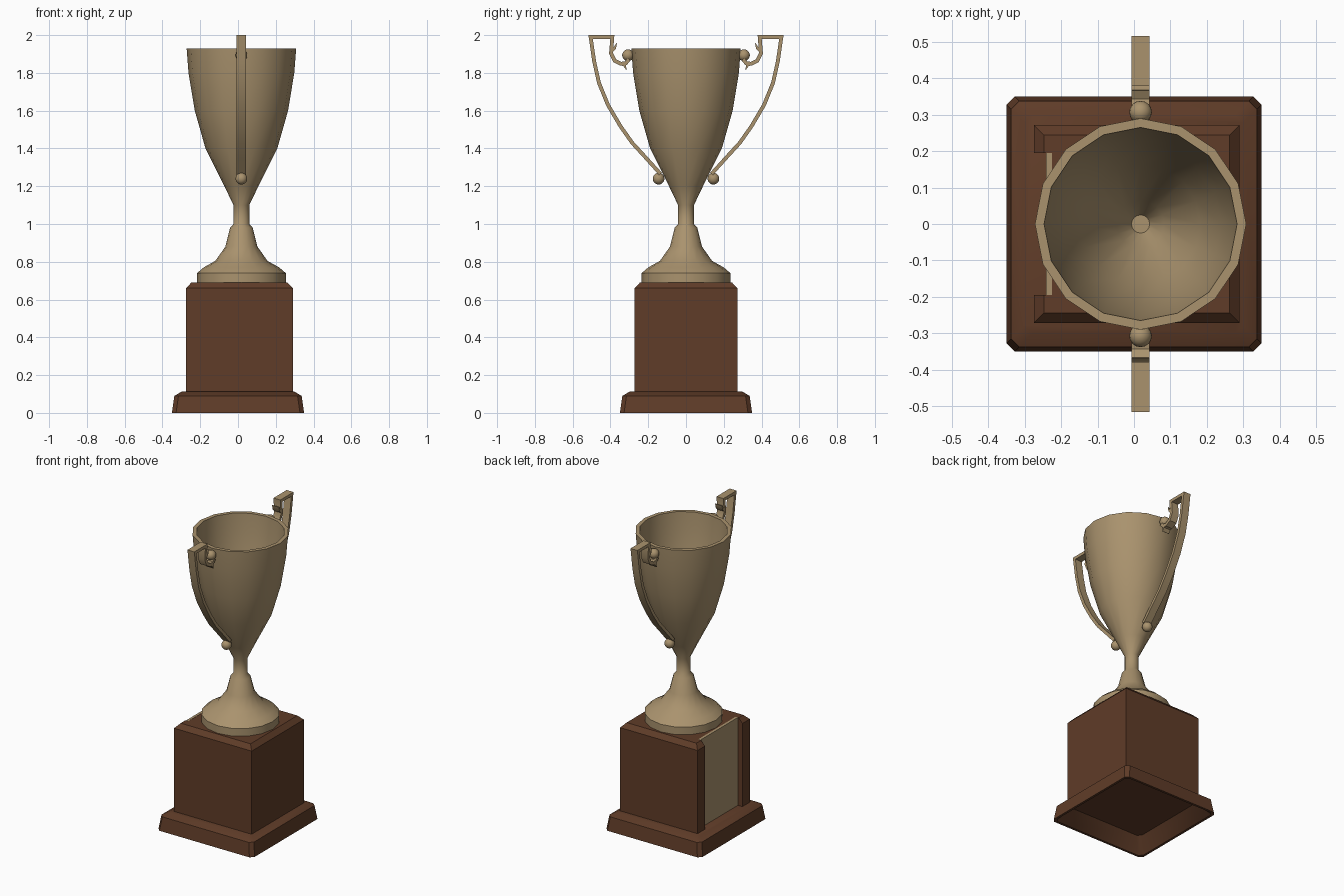
import bpy, bmesh, math
from mathutils import Vector

if "Cube" in bpy.data.objects:
    bpy.data.objects.remove(bpy.data.objects["Cube"])

CX = 0.018  # cup axis


def material(name, rgb):
    m = bpy.data.materials.new(name)
    m.diffuse_color = (*rgb, 1)
    m.use_nodes = True
    m.node_tree.nodes["Principled BSDF"].inputs["Base Color"].default_value = m.diffuse_color
    return m


gold = material("dull_gold", (0.40, 0.29, 0.155))
wood = material("dark_wood", (0.115, 0.045, 0.021))


def finish(name, bm, mat, angle=None):
    bmesh.ops.recalc_face_normals(bm, faces=bm.faces)
    me = bpy.data.meshes.new(name)
    bm.to_mesh(me)
    bm.free()
    me.materials.append(mat)
    ob = bpy.data.objects.new(name, me)
    bpy.context.collection.objects.link(ob)
    if angle:
        me.polygons.foreach_set("use_smooth", [True] * len(me.polygons))
        me.set_sharp_from_angle(angle=math.radians(angle))
    return ob


def loft(rings, caps=True):
    """Skin a list of equal-length closed rings of points."""
    bm = bmesh.new()
    vs = [[bm.verts.new(p) for p in r] for r in rings]
    n = len(vs[0])
    for a, b in zip(vs, vs[1:]):
        for i in range(n):
            j = (i + 1) % n
            bm.faces.new((a[i], a[j], b[j], b[i]))
    if caps:
        bm.faces.new(vs[0])
        bm.faces.new(vs[-1])
    return bm


def circle(r, z, n=16):
    return [(CX + r * math.cos(2 * math.pi * i / n), r * math.sin(2 * math.pi * i / n), z)
            for i in range(n)]


def chamfered_square(h, z, c=0.022):
    k = h - c
    return [(h, -k, z), (h, k, z), (k, h, z), (-k, h, z),
            (-h, k, z), (-h, -k, z), (-k, -h, z), (k, -h, z)]


# Cup, stem and foot in one turned profile, going up outside and down inside
profile = [(.235, .685), (.235, .74), (.20, .77), (.138, .805), (.085, .88), (.06, .98),
           (.042, 1.0), (.042, 1.1), (.09, 1.2), (.19, 1.4), (.247, 1.6), (.28, 1.8),
           (.29, 1.93), (.265, 1.93), (.255, 1.8), (.222, 1.6), (.165, 1.4),
           (.065, 1.2), (.025, 1.13)]
finish("cup", loft([circle(r, z) for r, z in profile]), gold, 42)

# Plinth: sloped outside, hollow underneath
finish("plinth", loft([chamfered_square(h, z) for h, z in
                       [(.27, .085), (.335, 0), (.35, 0), (.337, .09), (.30, .112)]]), wood, 40)

# Block with a recess in its left side and a bevelled top edge
foot = [(-.275, -.272), (.29, -.272), (.29, .272), (-.275, .272),
        (-.275, .195), (-.235, .195), (-.235, -.195), (-.275, -.195)]
top = [(min(max(x, -.247), .262), min(max(y, -.244), .244)) for x, y in foot]
finish("block", loft([[(x, y, .105) for x, y in foot], [(x, y, .66) for x, y in foot],
                      [(x, y, .69) for x, y in top]]), wood)

# Metal plate in the recess
plate = [(-.242, -.195), (-.225, -.195), (-.225, .195), (-.242, .195)]
finish("plate", loft([[(x, y, z) for x, y in plate] for z in (.108, .691)]), gold)


def ribbon(name, path, widths, side):
    """Flat bar following a (y, z) path, with mitred corners."""
    pts = [Vector(p) for p in path]
    rings = []
    for i, p in enumerate(pts):
        d1 = (p - pts[i - 1]).normalized() if i else None
        d2 = (pts[i + 1] - p).normalized() if i < len(pts) - 1 else None
        d1, d2 = d1 or d2, d2 or d1
        t = (d1 + d2).normalized()
        n = Vector((-t.y, t.x))
        w = widths[i] / 2 / max(t.dot(d1), .3)
        a, b = p + n * w, p - n * w
        rings.append([(CX - .025, side * a.x, a.y), (CX + .025, side * a.x, a.y),
                      (CX + .025, side * b.x, b.y), (CX - .025, side * b.x, b.y)])
    finish(name, loft(rings), gold, 35)


def ball(name, y, z, r=.031):
    bm = bmesh.new()
    bmesh.ops.create_uvsphere(bm, u_segments=16, v_segments=10, radius=r)
    bmesh.ops.translate(bm, verts=bm.verts, vec=(CX, y, z))
    finish(name, bm, gold, 60)


# Handles, with curled inner ends, small spurs and fixing balls
handle = [(.135, 1.265), (.21, 1.348), (.285, 1.43), (.347, 1.518), (.413, 1.63),
          (.461, 1.748), (.486, 1.86), (.505, 1.99), (.39, 1.99), (.397, 1.905),
          (.378, 1.865), (.345, 1.848), (.318, 1.852), (.302, 1.872)]
for side, tag in ((1, "back"), (-1, "front")):
    ribbon("handle_" + tag, handle, [.02] * len(handle), side)
    ribbon("upper_spur_" + tag, [(.398, 1.915), (.378, 1.93), (.366, 1.958)], [.02, .014, .003], side)
    ribbon("lower_spur_" + tag, [(.345, 1.85), (.325, 1.84), (.315, 1.815)], [.02, .014, .003], side)
    ball("upper_ball_" + tag, side * .307, 1.893)
    ball("lower_ball_" + tag, side * .145, 1.24)
